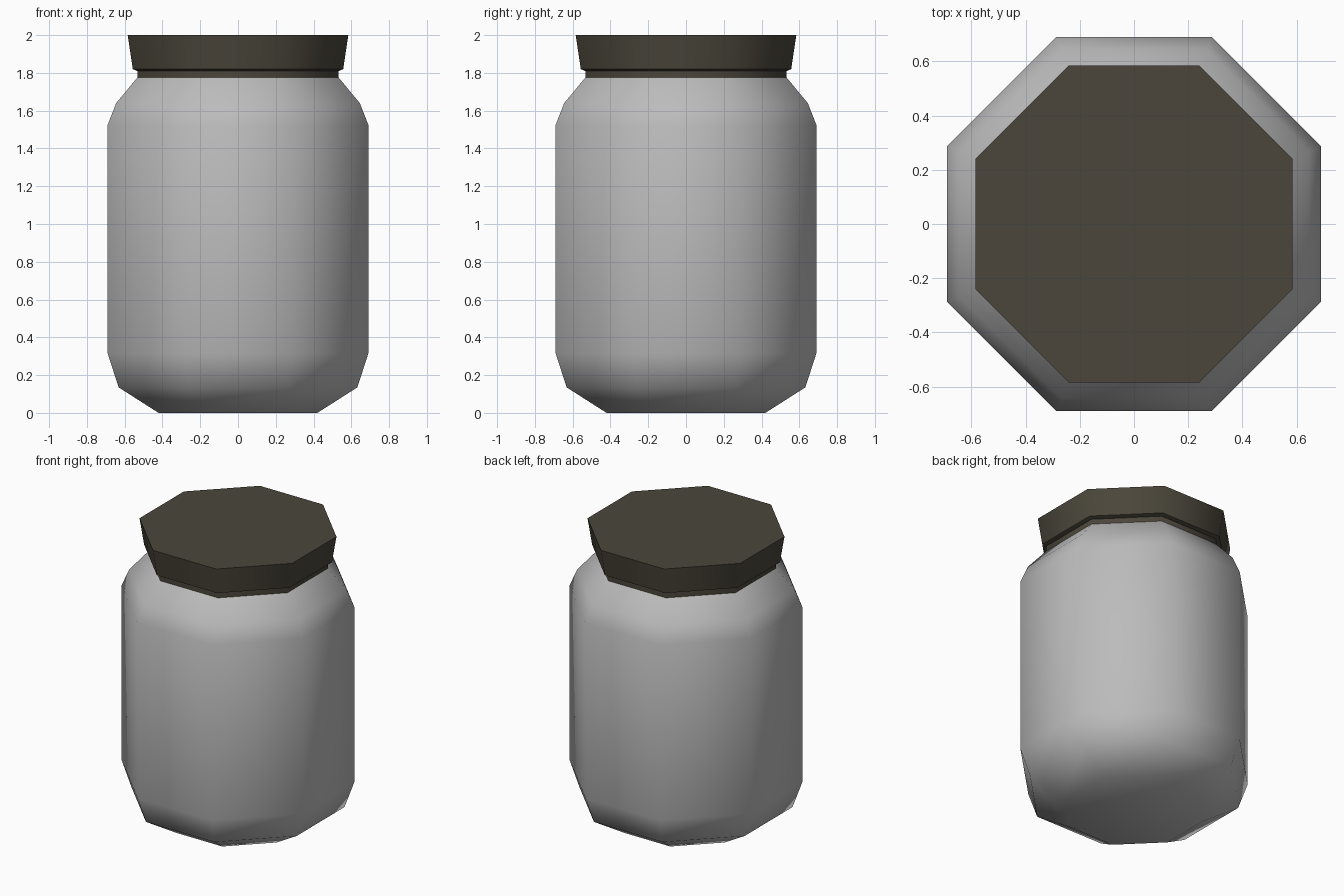
import bpy, math

if "Cube" in bpy.data.objects:
    bpy.data.objects.remove(bpy.data.objects["Cube"])

SIDES = 8


def material(name, rgb):
    m = bpy.data.materials.new(name)
    m.diffuse_color = (*rgb, 1)
    m.use_nodes = True
    m.node_tree.nodes["Principled BSDF"].inputs["Base Color"].default_value = m.diffuse_color
    return m


def lathe(name, profile, mat, angle):
    """Octagonal turned solid; profile is (flat-to-centre distance, height)."""
    verts, faces = [], []
    for apothem, z in profile:
        r = apothem / math.cos(math.pi / SIDES)
        for i in range(SIDES):
            a = math.tau * (i + 0.5) / SIDES
            verts.append((r * math.cos(a), r * math.sin(a), z))
    for k in range(len(profile) - 1):
        for i in range(SIDES):
            j = (i + 1) % SIDES
            a, b = k * SIDES, (k + 1) * SIDES
            faces.append((a + i, a + j, b + j, b + i))
    top = (len(profile) - 1) * SIDES
    faces.append(tuple(reversed(range(SIDES))))
    faces.append(tuple(range(top, top + SIDES)))
    mesh = bpy.data.meshes.new(name)
    mesh.from_pydata(verts, [], faces)
    mesh.materials.append(mat)
    ob = bpy.data.objects.new(name, mesh)
    bpy.context.collection.objects.link(ob)
    bpy.ops.object.select_all(action='DESELECT')
    ob.select_set(True)
    bpy.context.view_layer.objects.active = ob
    bpy.ops.object.shade_smooth_by_angle(angle=math.radians(angle))
    return ob


grey = material("pale_grey_glass", (0.5, 0.5, 0.5))
brown = material("dark_olive_brown", (0.07, 0.062, 0.043))

# Jar body with rounded base and shoulder
lathe("jar_body", [(0.42, 0), (0.632, 0.135), (0.69, 0.315), (0.69, 1.525),
                   (0.645, 1.64), (0.533, 1.775)], grey, 50)

# Lid: narrow collar and flared cap
lathe("lid_collar", [(0.533, 1.775), (0.533, 1.812)], brown, 50)
lathe("lid_cap", [(0.533, 1.81), (0.557, 1.82), (0.584, 2.0)], brown, 50)
